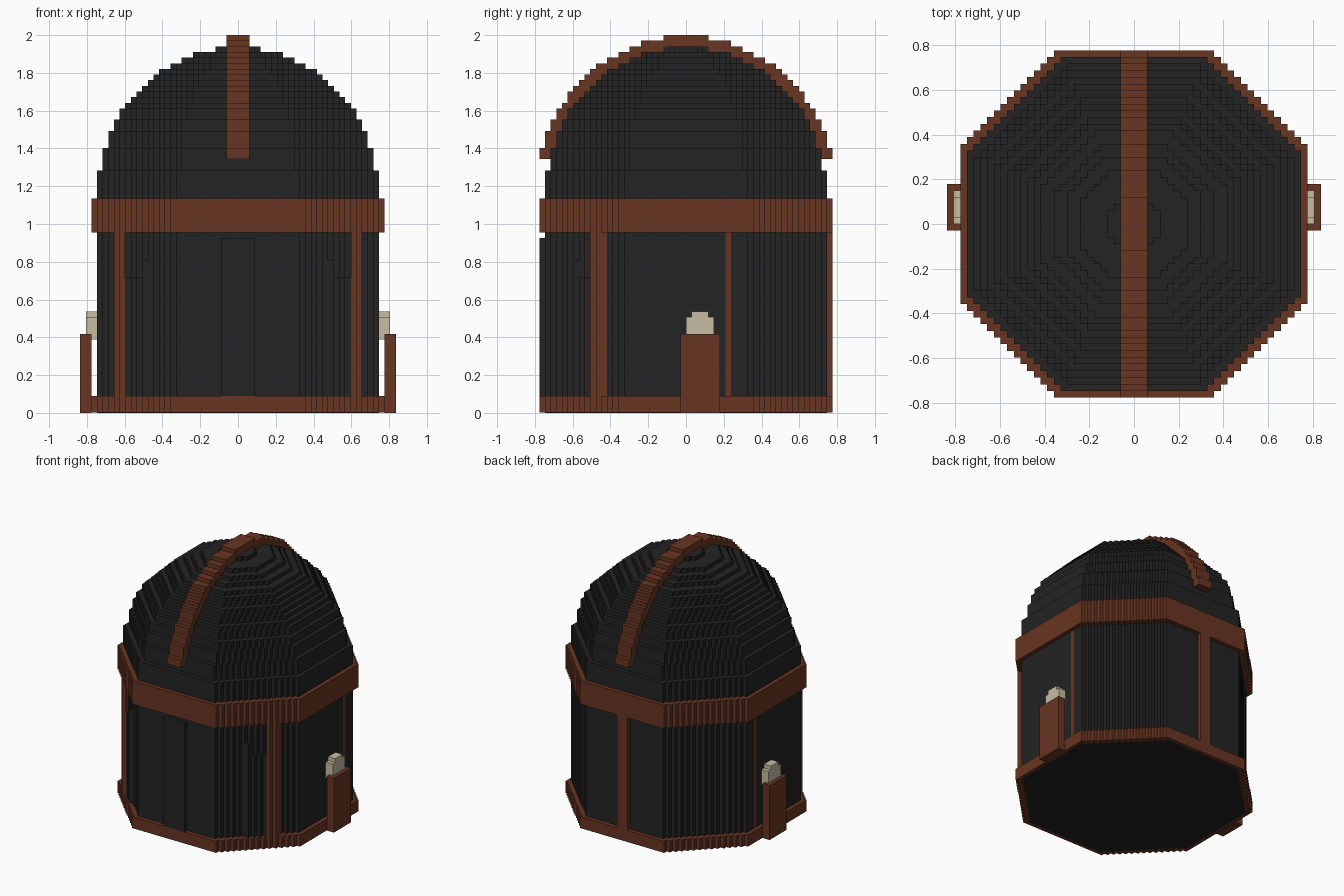
import bpy
import bmesh
import math

cube = bpy.data.objects.get("Cube")
if cube:
    bpy.data.objects.remove(cube, do_unlink=True)

V = 2 / 67  # size of one block


def material(name, rgb):
    m = bpy.data.materials.new(name)
    m.use_nodes = True
    m.diffuse_color = (*rgb, 1)
    m.node_tree.nodes["Principled BSDF"].inputs["Base Color"].default_value = (*rgb, 1)
    return m


BROWN = material("rust brown", (0.14, 0.036, 0.016))
DARK = material("charcoal", (0.017, 0.017, 0.017))
CREAM = material("cream", (0.57, 0.51, 0.36))


def finish(name, bm, mat):
    bmesh.ops.recalc_face_normals(bm, faces=bm.faces)
    mesh = bpy.data.meshes.new(name)
    bm.to_mesh(mesh)
    bm.free()
    mesh.materials.append(mat)
    obj = bpy.data.objects.new(name, mesh)
    bpy.context.collection.objects.link(obj)
    return obj


def add_prism(bm, points, axis_a, axis_b, axis_h, low, high):
    """Extrude an outline, given in blocks, along one axis."""
    def place(p, h):
        co = [0, 0, 0]
        co[axis_a], co[axis_b], co[axis_h] = p[0] * V, p[1] * V, h * V
        return co
    lower = [bm.verts.new(place(p, low)) for p in points]
    upper = [bm.verts.new(place(p, high)) for p in points]
    bm.faces.new(lower)
    bm.faces.new(upper)
    for i in range(len(points)):
        j = (i + 1) % len(points)
        bm.faces.new((lower[i], lower[j], upper[j], upper[i]))


def add_box(bm, x, y, z):
    add_prism(bm, [(x[0], y[0]), (x[1], y[0]), (x[1], y[1]), (x[0], y[1])],
              0, 1, 2, *z)


def stepped_octagon(r, diagonal):
    """Octagon whose slanted sides are staircases of single blocks."""
    side, last = [], None
    for j in range(-r, r):
        w = min(r, diagonal - (j if j >= 0 else -j - 1))
        if w != last:
            if last is not None:
                side.append((last, j))
            side.append((w, j))
            last = w
    side.append((last, r))
    return side + [(-x, y) for x, y in reversed(side)]


def octagon_part(name, mat, r, diagonal, low, high):
    bm = bmesh.new()
    add_prism(bm, stepped_octagon(r, diagonal), 0, 1, 2, low, high)
    return finish(name, bm, mat)


def boxes(name, mat, parts, mirrored=False):
    bm = bmesh.new()
    for x, y, z in parts:
        add_box(bm, x, y, z)
        if mirrored:
            add_box(bm, (-x[1], -x[0]), y, z)
    return finish(name, bm, mat)


# Walls and the bands around them
octagon_part("walls", DARK, 25, 35, 0, 43)
octagon_part("base_band", BROWN, 26, 37, 0.05, 3)
octagon_part("upper_band", BROWN, 26, 37, 32, 38)

# Dome in stepped layers
bm = bmesh.new()
for z in range(43, 65):
    r = int(math.sqrt(25 ** 2 - (z + 0.5 - 40) ** 2))
    add_prism(bm, stepped_octagon(r, int(r * math.sqrt(2))), 0, 1, 2, z, z + 1)
finish("dome", bm, DARK)

# Arched rib running front to back over the dome
side, last = [], None
for z in range(45, 67):
    w = int(math.sqrt(26.85 ** 2 - (z + 0.5 - 40) ** 2))
    if last is not None:
        side.append((last, z))
    side.append((w, z))
    last = w
side.append((last, 67))
bm = bmesh.new()
add_prism(bm, side + [(-y, z) for y, z in reversed(side)], 1, 2, 0, -2, 2)
finish("roof_rib", bm, BROWN)

# Upright posts
POST = (3, 32)
boxes("front_corner_posts", BROWN,
      [((20, 21), (-17, -14), POST), ((21, 22), (-16, -14), POST)], True)
boxes("side_posts", BROWN, [((24, 25.03), (7, 8), POST)], True)
boxes("back_post", BROWN, [((-1.5, 1.5), (25, 26), POST)])

# Door and raised panels beside the corner posts
boxes("door", DARK, [((-3, 3), (-26, -25), (3, 31))])
boxes("wall_panels", DARK,
      [((x, x + 1), (x - 36, x - 34), (3, 27 if x == 16 else 24))
       for x in range(16, 20)], True)

# Side holders with pale blocks in them
boxes("side_holders", BROWN, [((26, 28), (-1, 6), (0, 14))], True)
boxes("pale_blocks", CREAM,
      [((25, 27), (0, 5), (13, 17)), ((25, 27), (1, 4), (17, 18))], True)
